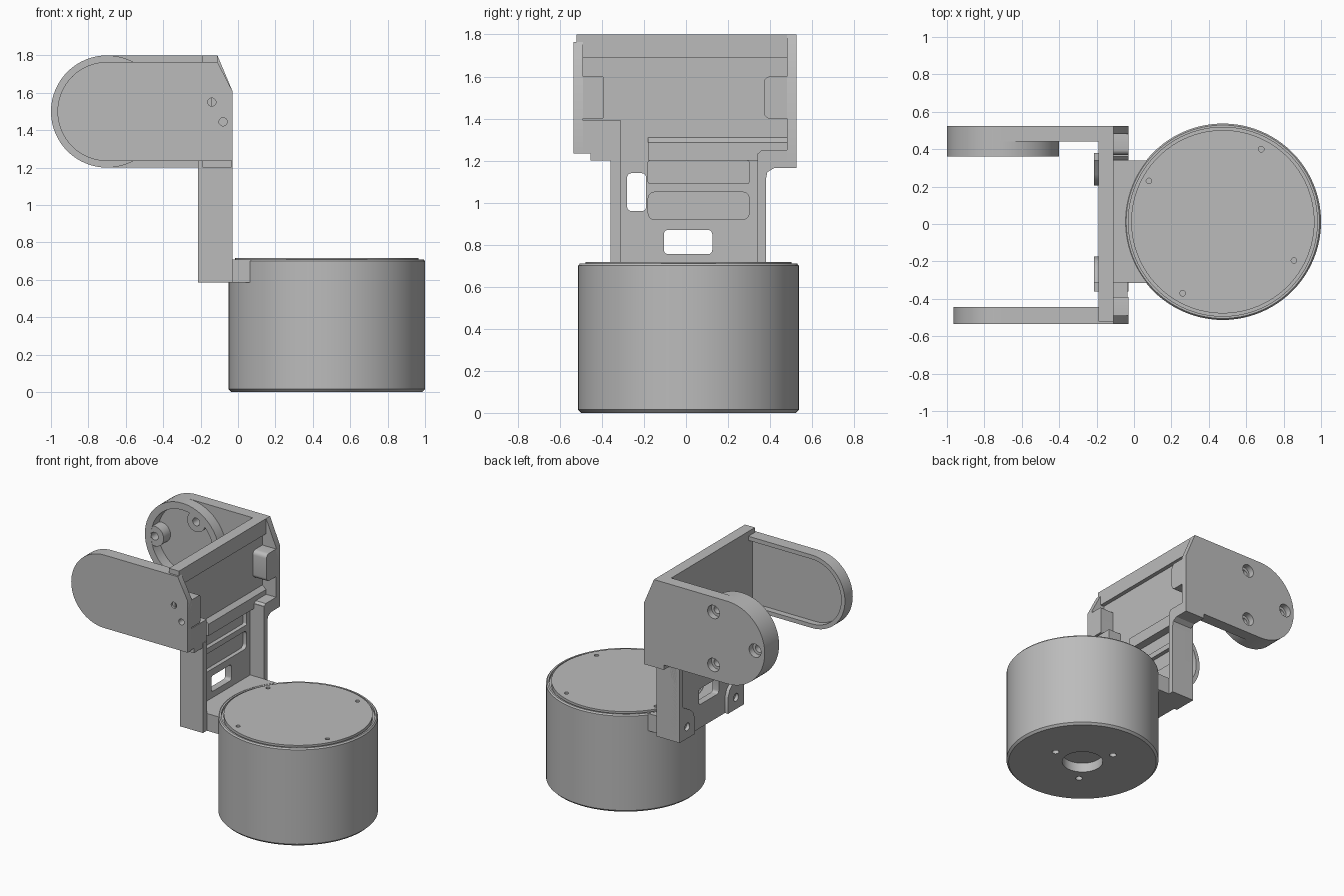
import bpy, bmesh, math

if "Cube" in bpy.data.objects:
    bpy.data.objects.remove(bpy.data.objects["Cube"])

grey = bpy.data.materials.new("light_grey")
grey.diffuse_color = (0.5, 0.5, 0.5, 1)
grey.use_nodes = True
grey.node_tree.nodes["Principled BSDF"].inputs["Base Color"].default_value = grey.diffuse_color


def finish(name, bm):
    bmesh.ops.recalc_face_normals(bm, faces=bm.faces[:])
    me = bpy.data.meshes.new(name)
    bm.to_mesh(me)
    bm.free()
    me.materials.append(grey)
    ob = bpy.data.objects.new(name, me)
    bpy.context.collection.objects.link(ob)
    return ob


def prism(name, outline, axis, lo, hi):
    """Extrude a 2D outline along an axis: x uses (y,z), y uses (x,z), z uses (x,y)."""
    place = {'x': lambda u, v, w: (w, u, v),
             'y': lambda u, v, w: (u, w, v),
             'z': lambda u, v, w: (u, v, w)}[axis]
    bm = bmesh.new()
    a = [bm.verts.new(place(u, v, lo)) for u, v in outline]
    b = [bm.verts.new(place(u, v, hi)) for u, v in outline]
    n = len(a)
    bm.faces.new(a)
    bm.faces.new(b[::-1])
    for i in range(n):
        j = (i + 1) % n
        bm.faces.new((a[i], a[j], b[j], b[i]))
    return finish(name, bm)


def box(name, x0, x1, y0, y1, z0, z1):
    return prism(name, [(x0, y0), (x1, y0), (x1, y1), (x0, y1)], 'z', z0, z1)


def arc(cx, cy, r, a0, a1, n):
    return [(cx + r * math.cos(math.radians(a0 + (a1 - a0) * i / n)),
             cy + r * math.sin(math.radians(a0 + (a1 - a0) * i / n))) for i in range(n + 1)]


def circle(cx, cy, r, n=32):
    return arc(cx, cy, r, 0, 360, n)[:-1]


def rounded(u0, u1, v0, v1, r):
    return (arc(u1 - r, v1 - r, r, 0, 90, 5) + arc(u0 + r, v1 - r, r, 90, 180, 5)
            + arc(u0 + r, v0 + r, r, 180, 270, 5) + arc(u1 - r, v0 + r, r, 270, 360, 5))


def lathe(name, profile, cx, cy, n=96):
    bm = bmesh.new()
    rings = [[bm.verts.new((x, y, z)) for x, y in circle(cx, cy, r, n)] for r, z in profile]
    for p, q in zip(rings, rings[1:]):
        for i in range(n):
            j = (i + 1) % n
            bm.faces.new((p[i], p[j], q[j], q[i]))
    bm.faces.new(rings[0])
    bm.faces.new(rings[-1])
    return finish(name, bm)


def cut(ob, *cutters):
    for c in cutters:
        m = ob.modifiers.new("cut", 'BOOLEAN')
        m.operation, m.solver, m.object = 'DIFFERENCE', 'EXACT', c
    ob_eval = ob.evaluated_get(bpy.context.evaluated_depsgraph_get())
    me = bpy.data.meshes.new_from_object(ob_eval)
    ob.modifiers.clear()
    ob.data = me
    for c in cutters:
        bpy.data.objects.remove(c)


# Round housing with lid groove, chamfered base and shaft recess
CX, CY = 0.475, 0.012
housing = lathe("housing", [(0.14, 0.07), (0.14, 0), (0.51, 0), (0.525, 0.015), (0.525, 0.70),
                            (0.517, 0.71), (0.505, 0.71), (0.505, 0.69), (0.49, 0.69),
                            (0.49, 0.717)], CX, CY)
holes = []
for x, y in [(0.08, 0.23), (0.68, 0.40), (0.855, -0.195), (0.26, -0.37)]:
    holes.append(prism("cutter", circle(x, y, 0.015, 16), 'z', 0.66, 0.8))
for a in (-4, 116, 236):
    x, y = arc(CX, CY, 0.23, a, a, 1)[0]
    holes.append(prism("cutter", circle(x, y, 0.024, 20), 'z', -0.1, 0.06))
cut(housing, *holes)

# Flange joining the bracket to the housing
flange = box("flange", -0.15, 0.1, -0.315, 0.34, 0.585, 0.71)
cut(flange, prism("cutter", circle(CX, CY, 0.52, 96), 'z', 0.5, 0.9))

# Back wall of the bracket, with windows and shallow pockets
wall = prism("back_wall", [(-0.36, 0.585), (0.38, 0.585), (0.38, 1.11), (0.387, 1.145),
                           (0.42, 1.165), (0.525, 1.165), (0.525, 1.8), (-0.52, 1.8),
                           (-0.52, 1.235), (-0.455, 1.235), (-0.455, 1.2), (-0.36, 1.2)],
             'x', -0.19, -0.14)
cut(wall,
    prism("cutter", rounded(-0.28, -0.19, 0.96, 1.14, 0.02), 'x', -0.3, 0),
    prism("cutter", rounded(-0.105, 0.125, 0.755, 0.87, 0.02), 'x', -0.3, 0),
    prism("cutter", rounded(-0.18, 0.3, 1.09, 1.2, 0.01), 'x', -0.17, 0),
    prism("cutter", rounded(-0.18, 0.3, 0.92, 1.05, 0.03), 'x', -0.17, 0))
box("top_bar", -0.14, -0.11, -0.52, 0.525, 1.69, 1.8)
prism("cross_bar", [(-0.15, 1.2), (-0.11, 1.2), (-0.11, 1.285), (-0.14, 1.31), (-0.15, 1.31)],
      'y', -0.18, 0.49)

# Lower side ribs and screw ears
for side, y0, y1, e0, e1 in (("front", -0.36, -0.31, -0.36, -0.175),
                             ("back", 0.34, 0.38, 0.205, 0.38)):
    box(side + "_rib", -0.215, -0.03, y0, y1, 0.585, 1.235)
    s = 1 if side == "back" else -1
    outer, inner = (e1, e0) if s > 0 else (e0, e1)
    outline = [(outer, 0.585), (inner, 0.585), (inner, 0.7), (inner + s * 0.02, 0.75),
               (inner + s * 0.06, 0.785), (outer - s * 0.05, 0.82), (outer, 0.87)]
    ear = prism(side + "_ear", outline, 'x', -0.215, -0.18)
    hole_y = (e0 + e1) / 2
    cut(ear, prism("cutter", circle(hole_y, 0.67, 0.028, 20), 'x', -0.3, -0.185))


def arm_outline(r, x_end, chamfer=True):
    """Rounded tip on the left, square or chamfered end on the right."""
    tip = arc(-0.70, 1.5, r, 90, 270, 32)
    if chamfer:
        return tip + [(x_end, 1.5 - r), (x_end, 1.61), (-0.11, 1.5 + r)]
    return tip + [(x_end, 1.5 - r), (x_end, 1.5 + r)]


# Front arm: thin outer plate with a raised rim on its inside
plate = prism("front_arm", arm_outline(0.265, -0.03), 'y', -0.535, -0.49)
cut(plate, *[prism("cutter", circle(x, z, 0.022, 20), 'y', -0.6, -0.4)
             for x, z in ((-0.14, 1.55), (-0.08, 1.445))])
rim = prism("front_arm_rim", arm_outline(0.265, -0.145, False), 'y', -0.495, -0.445)
cut(rim, prism("cutter", arm_outline(0.235, -0.19, False), 'y', -0.6, -0.3))

# Back arm: thick plate with three counterbored screw holes
bolts = [arc(-0.70, 1.5, 0.222, a, a, 1)[0] for a in (60, 180, 300)]
back = prism("back_arm", arm_outline(0.30, -0.03), 'y', 0.48, 0.525)
cut(back, *[prism("cutter", circle(x, z, 0.048), 'y', 0.4, 0.6) for x, z in bolts])
inner = prism("back_arm_inner", arm_outline(0.30, -0.145, False), 'y', 0.44, 0.48)
cut(inner, *[prism("cutter", circle(x, z, 0.028, 24), 'y', 0.4, 0.6) for x, z in bolts])

# Round boss on the back arm: ring and screw pads
ring = prism("boss_ring", circle(-0.70, 1.5, 0.30, 64), 'y', 0.36, 0.44)
cut(ring, prism("cutter", circle(-0.70, 1.5, 0.25, 64), 'y', 0.3, 0.5),
    *[prism("cutter", circle(x, z, 0.028, 24), 'y', 0.3, 0.5) for x, z in bolts])
for x, z in bolts:
    pad = prism("boss_pad", circle(x, z, 0.072), 'y', 0.361, 0.44)
    cut(pad, prism("cutter", circle(x, z, 0.028, 24), 'y', 0.3, 0.5))

# Corner blocks inside the upper bracket
block = prism("front_upper_block", rounded(-0.53, -0.39, 1.4, 1.6, 0.01), 'x', -0.145, -0.03)
cut(block, *[prism("cutter", circle(x, z, 0.022, 20), 'y', -0.6, -0.47)
             for x, z in ((-0.14, 1.55), (-0.08, 1.445))])
prism("back_upper_block", rounded(0.37, 0.52, 1.4, 1.6, 0.03), 'x', -0.145, -0.03)
prism("front_lower_block", [(-0.53, 1.235), (-0.455, 1.235), (-0.455, 1.2), (-0.31, 1.2),
                            (-0.31, 1.39), (-0.53, 1.39)], 'x', -0.145, -0.035)
prism("back_lower_block", [(0.34, 1.1), (0.38, 1.11), (0.387, 1.145), (0.42, 1.165),
                           (0.525, 1.165), (0.525, 1.25), (0.36, 1.25), (0.34, 1.23)],
      'x', -0.19, -0.03)

# Smooth the curved sides, keep edges crisp
bpy.ops.object.select_all(action='SELECT')
bpy.context.view_layer.objects.active = housing
bpy.ops.object.shade_smooth_by_angle(angle=math.radians(30))
